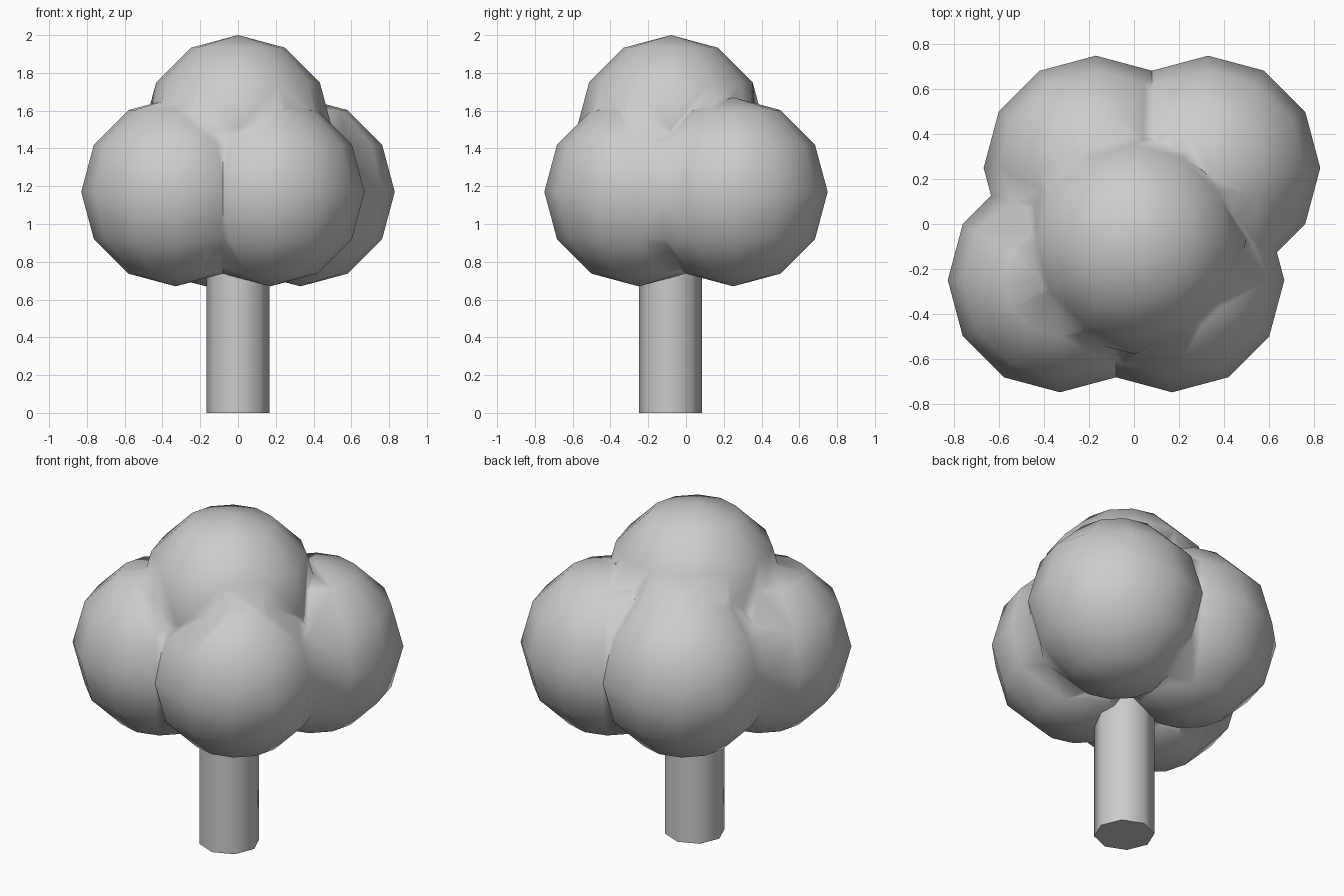
import bpy
import math

cube = bpy.data.objects.get("Cube")
if cube:
    bpy.data.objects.remove(cube, do_unlink=True)

# One plain grey for the whole tree
grey = bpy.data.materials.new("plain_grey")
grey.use_nodes = True
grey.diffuse_color = (0.6, 0.6, 0.6, 1)
grey.node_tree.nodes["Principled BSDF"].inputs["Base Color"].default_value = grey.diffuse_color


def finish(obj, name, angle):
    obj.name = name
    if not obj.data.materials:
        obj.data.materials.append(grey)
    bpy.ops.object.select_all(action='DESELECT')
    obj.select_set(True)
    bpy.context.view_layer.objects.active = obj
    bpy.ops.object.shade_smooth_by_angle(angle=math.radians(angle))


def clump(x, y, z):
    bpy.ops.mesh.primitive_uv_sphere_add(segments=12, ring_count=6, radius=0.5, location=(x, y, z))
    ball = bpy.context.object
    ball.data.materials.append(grey)
    return ball


# Foliage: a crown ball merged with four lower balls
LOW = 1.17
foliage = clump(0, -0.08, 1.5)
for x, y in ((-0.33, -0.25), (0.17, -0.25), (0.33, 0.25), (-0.17, 0.25)):
    ball = clump(x, y, LOW)
    union = foliage.modifiers.new("merge", 'BOOLEAN')
    union.operation = 'UNION'
    union.solver = 'EXACT'
    union.object = ball
    bpy.context.view_layer.objects.active = foliage
    bpy.ops.object.modifier_apply(modifier=union.name)
    bpy.data.objects.remove(ball, do_unlink=True)
finish(foliage, "foliage", 85)

# Trunk: eight-sided post reaching into the foliage
bpy.ops.mesh.primitive_cylinder_add(vertices=8, radius=0.167, depth=1.1, location=(0, -0.083, 0.55))
finish(bpy.context.object, "trunk", 80)
